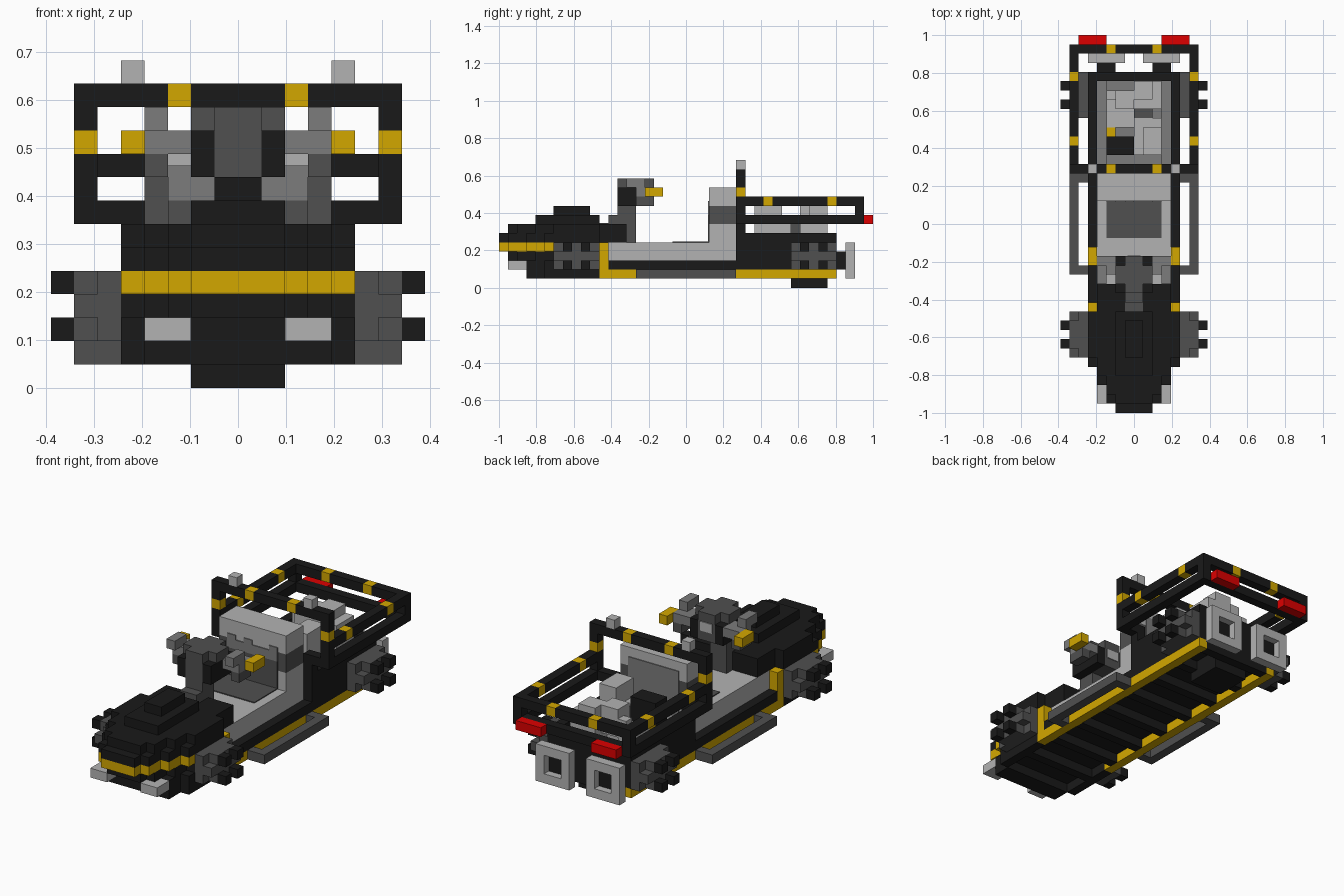
import bpy, bmesh
from mathutils import Matrix, Vector

cube = bpy.data.objects.get("Cube")
if cube:
    bpy.data.objects.remove(cube)

U = 2 / 41  # one block; y is counted in blocks from the nose


def make_material(name, rgb):
    material = bpy.data.materials.new(name)
    material.use_nodes = True
    material.diffuse_color = (*rgb, 1)
    material.node_tree.nodes["Principled BSDF"].inputs["Base Color"].default_value = (*rgb, 1)
    return material


black = make_material("black", (.01, .01, .01))
dark = make_material("dark grey", (.08, .08, .08))
middle = make_material("middle grey", (.2, .2, .2))
light = make_material("light grey", (.45, .45, .45))
yellow = make_material("yellow", (.65, .39, 0))
red = make_material("red", (.72, 0, 0))


def part(name, material, *boxes, mirror=False):
    """Boxes are given as x range, y range, z range in blocks."""
    bm = bmesh.new()
    for x, y, z in boxes:
        sides = [x, (-x[1], -x[0])] if mirror else [x]
        for side in sides:
            low = Vector((side[0], y[0], z[0]))
            high = Vector((side[1], y[1], z[1]))
            place = Matrix.Translation((low + high) / 2) @ Matrix.Diagonal((*(high - low), 1))
            bmesh.ops.create_cube(bm, size=1, matrix=place)
    bmesh.ops.scale(bm, vec=(U, U, U), verts=bm.verts)
    bmesh.ops.translate(bm, vec=(0, -1, 0), verts=bm.verts)
    mesh = bpy.data.meshes.new(name)
    bm.to_mesh(mesh)
    bm.free()
    mesh.materials.append(material)
    obj = bpy.data.objects.new(name, mesh)
    bpy.context.collection.objects.link(obj)


def pair(name, material, *boxes):
    part(name, material, *boxes, mirror=True)


def wide(half):
    return (-half, half)


def tapered(name, material, start, end, z):
    """Nose layer that widens in steps toward the back."""
    steps = [(2, 0), (3, 1), (4, 3), (5, 5), (None, end - start)]
    boxes = [(wide(half), (start + begin, start + steps[i + 1][1]), z)
             for i, (half, begin) in enumerate(steps[:-1])]
    part(name, material, *boxes)


# Nose and hood
tapered("nose_stripe", yellow, 0, 11, (4, 5))
tapered("hood_lower", black, 0, 11, (5, 6))
tapered("hood_upper", black, 1, 11, (6, 7))
part("hood_ridge", black, (wide(2), (4, 11), (7, 8)), (wide(1), (6, 10), (8, 9)))
part("hood_rear", black, (wide(4), (11, 14), (5, 7)))
tapered("bumper_top", black, 1, 11, (3, 4))
part("nose_base", black, (wide(4), (3, 5), (1, 3)), (wide(5), (5, 11), (2, 3)))
pair("nose_skirt", black, ((4, 5), (5, 11), (1, 2)))
pair("headlight", light, ((2, 4), (1, 3), (2, 3)))

# Frame and floor
pair("door_pillar", yellow, ((4, 5), (11, 12), (2, 5)))
part("pillar_filling", black, (wide(4), (11, 12), (2, 5)))
pair("sill", yellow, ((4, 5), (11, 37), (1, 2)))
pair("sill_top", black, ((4, 5), (12, 26), (2, 3)))
part("floor", black, (wide(4), (12, 37), (2, 3)))
part("floor_ribs", black, *[(wide(4), (y, y + 1), (1, 2)) for y in range(8, 37, 4)])
pair("running_board", dark, ((6, 7), (15, 26), (1, 2)),
     *[((5, 6), (y, y + 1), (1, 2)) for y in (15, 25)])
part("sump", black, (wide(2), (32, 36), (0, 2)))

# Seat
part("seat_base", light, (wide(4), (12, 26), (3, 5)))
part("seat_cushion", dark, (wide(3), (19, 23), (5, 5.1)))
part("seat_back", light, (wide(4), (23, 26), (5, 7)), (wide(4), (23, 26), (9, 11)))
part("seat_band", dark, (wide(4), (23, 26), (7, 9)))
part("seat_pad", dark, (wide(3), (22.9, 23), (5, 8)))
part("seat_pad_scallops", middle, (wide(3), (22.9, 23), (8, 9)),
     *[((x, x + 1), (22.9, 23), (9, 9.5)) for x in (-3, -1, 2)])
part("seat_rear_panel", middle, (wide(3), (26, 26.1), (5, 10)))

# Steering
part("steering_column", dark, (wide(1), (13, 15), (5, 9)), (wide(1), (12, 13), (7, 8)),
     (wide(1), (11, 13), (7, 7.1)))
part("steering_head", dark, (wide(1), (13, 17), (9, 12)), (wide(2), (14, 16), (11, 12)))
pair("steering_joint", black, ((1, 2), (13, 17), (9, 11)))
part("gauge", light, (wide(.7), (17, 17.1), (10, 11)))
pair("handlebar", middle, ((2, 4), (15, 17), (10, 11)), ((3, 4), (14, 16), (11, 12)))
pair("handlebar_clamp", dark, ((3, 4), (15, 17), (9, 10)))
pair("grip", yellow, ((4, 5), (16, 18), (10, 11)))

# Rear body and engine
pair("rear_side", black, ((4, 5), (26, 37), (2, 6)), ((4, 5), (26, 27), (6, 8)))
part("rear_wall", black, (wide(4), (36, 37), (3, 6)))
pair("engine_bay_lining", middle, ((3, 4), (26, 36), (3, 5)))
part("engine_bay_floor", middle, (wide(3), (26, 36), (3, 4)))
part("engine_block", light, ((0, 3), (33, 36), (4, 8)), ((0, 2), (34, 36), (8, 9)),
     ((0, 3), (28, 32), (4, 7)), ((1, 3), (28, 31), (7, 9)), ((-3, 0), (31, 34), (4, 6)),
     ((-2, 0), (33, 35), (6, 9)), ((-3, -2), (34, 35), (4, 8)))
part("engine_joint", dark, ((0, 2), (32, 33), (4, 7)))
part("air_box", black, ((-3, 0), (28, 30), (4, 8)))
part("engine_cap", yellow, ((-3, -2), (30, 31), (4, 6)))

# Exhausts
pair("exhaust_pipe", black, ((2, 4), (37, 38.2), (2, 4)))
pair("exhaust_ring", light, ((1, 2), (38, 39), (1, 5)), ((4, 5), (38, 39), (1, 5)),
     ((2, 4), (38, 39), (1, 2)), ((2, 4), (38, 39), (4, 5)))

# Roll cage: front hoop, rails and rear bars
pair("hoop_post", black, ((6, 7), (26, 27), (7, 10)), ((6, 7), (26, 27), (11, 12)),
     ((5, 6), (26, 27), (7, 8)))
pair("hoop_band", yellow, ((6, 7), (26, 27), (10, 11)))
for name, y, z in (("hoop_bar", 26, 12), ("rear_bar", 39, 9)):
    span, height = (y, y + 1), (z, z + 1)
    pair(name, black, ((0, 2), span, height), ((3, 7), span, height))
    pair(name + "_band", yellow, ((2, 3), span, height))
pair("roof_lamp", light, ((4, 5), (26, 27), (13, 14)))
pair("upper_rail", black, *[((6, 7), span, (9, 10)) for span in ((27, 29), (30, 36), (37, 39))])
pair("rail_band", yellow, *[((6, 7), (y, y + 1), (9, 10)) for y in (29, 36)])
pair("lower_rail", black, ((6, 7), (27, 39), (7, 8)))
part("rear_lower_bar", black, (wide(7), (39, 40), (7, 8)))
pair("rear_post", black, ((6, 7), (39, 40), (8, 9)))
pair("tail_light", red, ((3, 6), (40, 41), (7, 8)))

# Wheels with block studs
for name, y in (("front", 6), ("rear", 32)):
    pair(name + "_wheel", dark, ((5, 6), (y, y + 5), (2, 5)), ((6, 7), (y, y + 5), (3, 4)),
         ((6, 7), (y + 1, y + 4), (2, 5)))
    pair(name + "_wheel_studs", black,
         *[((7, 8), (y + s, y + s + 1), (z, z + 1)) for s in (1, 3) for z in (2, 4)])
